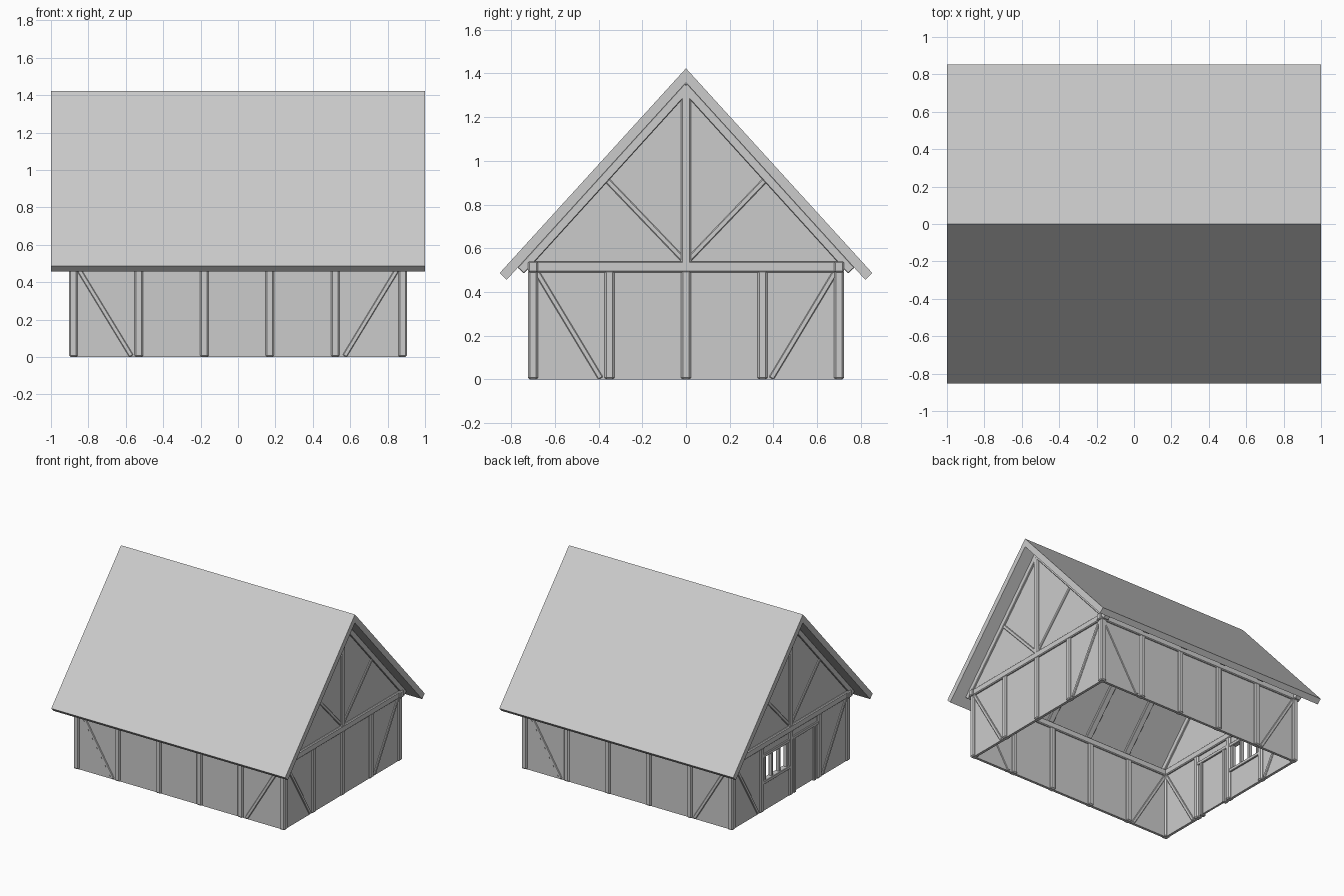
import bpy, bmesh
from mathutils import Vector, Matrix

if "Cube" in bpy.data.objects:
    bpy.data.objects.remove(bpy.data.objects["Cube"])

PX, PY = 0.88, 0.70          # timber frame centre lines
SLOPE, UNDER = 1.1, 1.358    # roof pitch and underside height at the ridge
T = 0.045                    # main timber thickness


def finish(name, bm, bevel=0):
    bmesh.ops.recalc_face_normals(bm, faces=bm.faces)
    me = bpy.data.meshes.new(name)
    bm.to_mesh(me)
    bm.free()
    ob = bpy.data.objects.new(name, me)
    bpy.context.collection.objects.link(ob)
    if bevel:
        m = ob.modifiers.new("bevel", 'BEVEL')
        m.width, m.segments = bevel, 1
    return ob


def box(name, lo, hi, bevel=0):
    lo, hi = Vector(lo), Vector(hi)
    bm = bmesh.new()
    mat = Matrix.Translation((lo + hi) / 2) @ Matrix.Diagonal((*(hi - lo), 1))
    bmesh.ops.create_cube(bm, size=1, matrix=mat)
    return finish(name, bm, bevel)


def beam(name, p, q, side, width, depth, bevel=0.006):
    """Timber from p to q; depth runs along the side axis."""
    p, q, side = Vector(p), Vector(q), Vector(side)
    z = (q - p).normalized()
    y = z.cross(side).normalized()
    rot = Matrix((side, y, z)).transposed().to_4x4()
    mat = Matrix.Translation((p + q) / 2) @ rot @ Matrix.Diagonal((depth, width, (q - p).length, 1))
    bm = bmesh.new()
    bmesh.ops.create_cube(bm, size=1, matrix=mat)
    return finish(name, bm, bevel)


def prism_x(name, pts, x0, x1):
    """Extrude a (y, z) profile along x."""
    bm = bmesh.new()
    f = bm.faces.new([bm.verts.new((x0, y, z)) for y, z in pts])
    r = bmesh.ops.extrude_face_region(bm, geom=[f])
    bmesh.ops.translate(bm, vec=(x1 - x0, 0, 0),
                        verts=[v for v in r['geom'] if isinstance(v, bmesh.types.BMVert)])
    return finish(name, bm)


# Roof slab
prism_x("roof", [(0, 1.423), (0.852, 0.487), (0.82, 0.456), (0, UNDER),
                 (-0.82, 0.456), (-0.852, 0.487)], -1, 1)

# Long walls
for s in (-1, 1):
    y = s * PY
    box("long_wall", (-PX, y - 0.01, 0), (PX, y + 0.01, 0.53))

# Gable walls
eave = UNDER - SLOPE * PY + 0.01
gable = [(-PY, 0), (PY, 0), (PY, eave), (0, UNDER + 0.01), (-PY, eave)]
walls = {s: prism_x("gable_wall", gable, s * PX - 0.01, s * PX + 0.01) for s in (-1, 1)}

# Posts on the long sides
xs = [-PX, -0.53, -0.18, 0.17, 0.52, PX]
for s in (-1, 1):
    for x in xs:
        box("long_side_post", (x - T / 2, s * PY - T / 2, 0), (x + T / 2, s * PY + T / 2, 0.5), 0.008)
    # Top plate and corner braces
    beam("top_plate", (-0.915, s * PY, 0.515), (0.915, s * PY, 0.515), (0, 1, 0), 0.05, 0.045)
    for e in (-1, 1):
        beam("long_side_brace", (e * 0.865, s * PY, 0.49), (e * 0.57, s * PY, 0.005),
             (0, 1, 0), 0.025, 0.034, 0.004)

# Gable framing
for e in (-1, 1):
    x = e * PX
    for y in (-0.35, 0, 0.35):
        box("gable_post", (x - T / 2, y - T / 2, 0), (x + T / 2, y + T / 2, 0.5), 0.008)
    box("king_post", (x - T / 2, -T / 2, 0.53), (x + T / 2, T / 2, 1.31), 0.006)
    beam("tie_beam", (x, -0.72, 0.515), (x, 0.72, 0.515), (1, 0, 0), 0.05, 0.048)
    for s in (-1, 1):
        beam("gable_corner_brace", (x, s * 0.685, 0.495), (x, s * 0.39, 0.005), (1, 0, 0), 0.025, 0.034, 0.004)
        beam("king_brace", (x, s * 0.01, 0.545), (x, s * 0.36, 0.91), (1, 0, 0), 0.025, 0.034, 0.004)

# Rafters under the roof: full depth at the gables, shallow inside
for x in xs:
    d = 0.04 if abs(x) > 0.8 else 0.02
    for s in (-1, 1):
        off = Vector((0, -s * 0.74, -0.673)) * (d / 2 - 0.001)
        p = Vector((x, s * 0.005, UNDER - 0.005)) + off
        q = Vector((x, s * 0.77, UNDER - SLOPE * 0.77)) + off
        beam("rafter", p, q, (1, 0, 0), d, T, 0.003)

# Door and window openings in the left gable
wall = walls[-1]
for name, lo, hi in (("door_cutter", (-0.98, -0.30, -0.1), (-0.78, -0.05, 0.43)),
                     ("window_cutter", (-0.98, 0.04, 0.23), (-0.78, 0.31, 0.42))):
    c = box(name, lo, hi)
    c.hide_render = True
    c.hide_viewport = True
    c.display_type = 'WIRE'
    m = wall.modifiers.new(name, 'BOOLEAN')
    m.operation, m.object, m.solver = 'DIFFERENCE', c, 'EXACT'


def left(name, y0, y1, z0, z1, d, bevel=0.003):
    return box(name, (-PX - d, y0, z0), (-PX + d, y1, z1), bevel)


# Door with frame
left("door", -0.285, -0.06, 0.01, 0.42, 0.008, 0)
left("door_jamb", -0.31, -0.285, 0, 0.43, 0.018)
left("door_jamb", -0.065, -0.04, 0, 0.43, 0.018)
left("door_lintel", -0.34, -0.01, 0.42, 0.445, 0.02)

# Window with frame and mullions
left("window_sill", 0.01, 0.34, 0.21, 0.235, 0.022)
left("window_head", 0.01, 0.34, 0.415, 0.44, 0.02)
for y in (0.04, 0.13, 0.22, 0.31):
    left("window_upright", y - 0.009, y + 0.009, 0.23, 0.42, 0.015)
